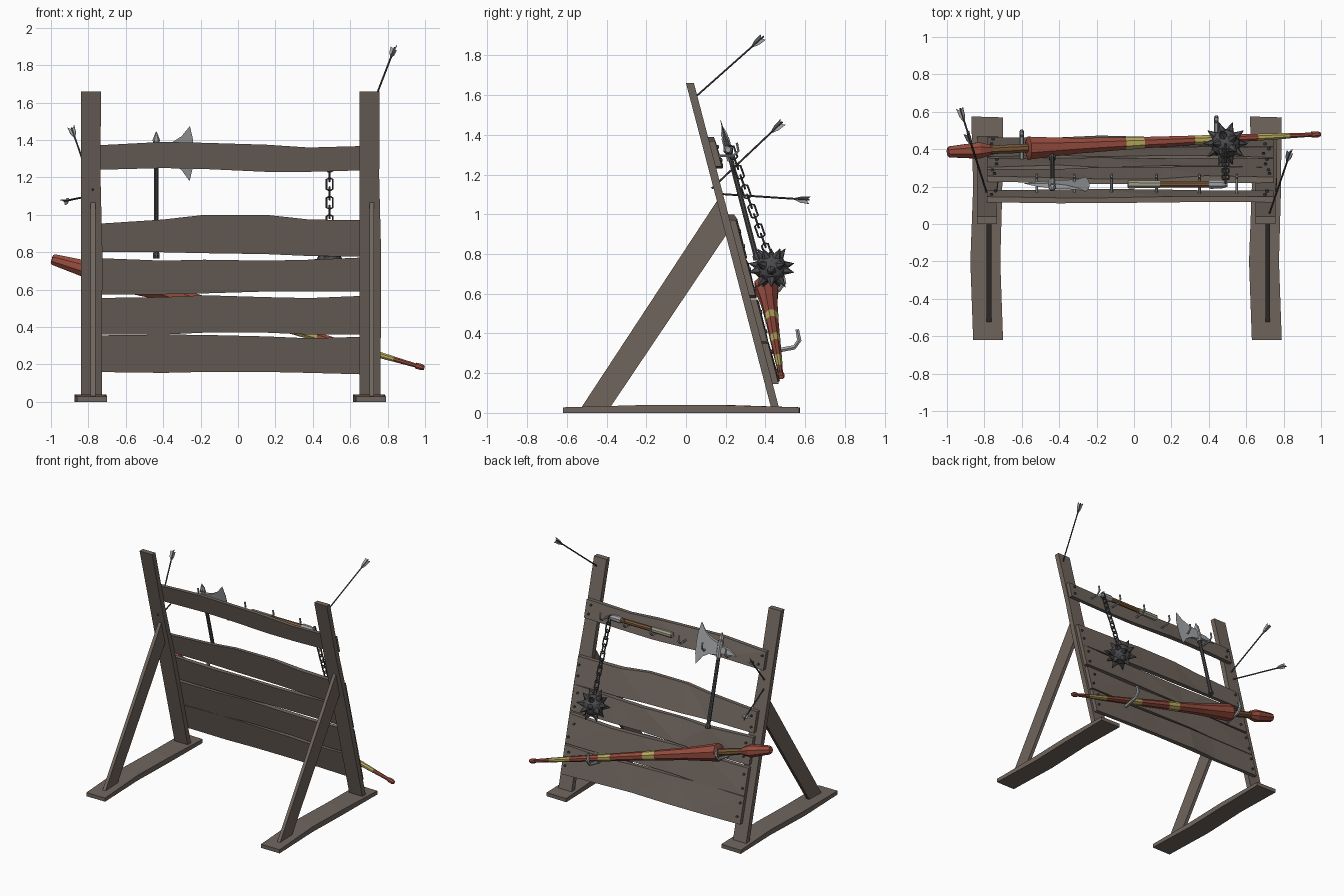
import bpy, bmesh, math, random
from mathutils import Vector as V

if "Cube" in bpy.data.objects:
    bpy.data.objects.remove(bpy.data.objects["Cube"])

random.seed(4)
COL = {"wood": (0.16, 0.13, 0.11), "red": (0.32, 0.075, 0.05), "yellow": (0.5, 0.42, 0.12),
       "brown": (0.2, 0.1, 0.04), "grip": (0.36, 0.34, 0.26), "steel": (0.35, 0.36, 0.37),
       "iron": (0.07, 0.07, 0.075)}
MATS = {}
for k, c in COL.items():
    MATS[k] = bpy.data.materials.new(k)
    MATS[k].diffuse_color = (*c, 1)


def lean(x, z, d=0.0):
    """Point on the leaning rack plane, d in front of it (+y)."""
    return V((x, 0.02 + 0.262 * (1.66 - z) + d, z))


def finish(bm, name, mat):
    bmesh.ops.recalc_face_normals(bm, faces=bm.faces)
    me = bpy.data.meshes.new(name)
    bm.to_mesh(me)
    bm.free()
    me.materials.append(MATS[mat])
    ob = bpy.data.objects.new(name, me)
    bpy.context.collection.objects.link(ob)
    return ob


def solid(name, a, b, mat="wood"):
    """Loft between two matching outlines, capped."""
    bm = bmesh.new()
    A = [bm.verts.new(p) for p in a]
    B = [bm.verts.new(p) for p in b]
    bm.faces.new(A)
    bm.faces.new(B)
    for i in range(len(A)):
        j = (i + 1) % len(A)
        bm.faces.new((A[i], A[j], B[j], B[i]))
    bmesh.ops.triangulate(bm, faces=[f for f in bm.faces if len(f.verts) > 4])
    return finish(bm, name, mat)


def tube(name, pts, radii, n=6, mat="steel", ref=(0, 0, 1), closed=False):
    """Sweep an n-sided ring along points."""
    bm = bmesh.new()
    pts = [V(p) for p in pts]
    m = len(pts)
    rings = []
    for i, p in enumerate(pts):
        if closed:
            t = pts[(i + 1) % m] - pts[i - 1]
        else:
            t = pts[min(i + 1, m - 1)] - pts[max(i - 1, 0)]
        s = t.cross(V(ref)).normalized()
        u = s.cross(t).normalized()
        r = radii[i] if isinstance(radii, (list, tuple)) else radii
        rings.append([bm.verts.new(p + r * (s * math.cos(a) + u * math.sin(a)))
                      for a in [(k + 0.5) * math.tau / n for k in range(n)]])
    for i in range(m if closed else m - 1):
        a, b = rings[i], rings[(i + 1) % m]
        for k in range(n):
            bm.faces.new((a[k], a[(k + 1) % n], b[(k + 1) % n], b[k]))
    if not closed:
        bm.faces.new(rings[0])
        bm.faces.new(rings[-1])
    return finish(bm, name, mat)


# frame: base boards, leaning posts, braces
base = [(0.63, -0.62), (0.79, -0.62), (0.775, -0.2), (0.785, 0.15), (0.79, 0.57),
        (0.62, 0.575), (0.63, 0.2), (0.615, -0.2)]
for side, dx in (("right", 0), ("left", -1.49)):
    solid(side + "_base_board", [V((x + dx, y, 0.0)) for x, y in base],
          [V((x + dx, y, 0.04 if abs(y) < 0.3 else 0.028)) for x, y in base])
    post = [(0.65, 0.03), (0.762, 0.03), (0.765, 0.8), (0.755, 1.2), (0.757, 1.66),
            (0.65, 1.66), (0.65, 0.8)]
    solid(side + "_post", [lean(x + dx, z, -0.02) for x, z in post],
          [lean(x + dx, z, 0.02) for x, z in post])
    brace = [(-0.525, 0.03), (-0.38, 0.03), (0.205, 0.9), (0.158, 1.07)]
    solid(side + "_brace", [V((0.702 + dx, *p)) for p in brace],
          [V((0.727 + dx, *p)) for p in brace])

# planks with uneven edges, and their nails
PX = (-0.785, -0.4, -0.18, 0.15, 0.38, 0.745)
PLANKS = [((1.37, 1.39, 1.385, 1.375, 1.36, 1.37), (1.24, 1.25, 1.245, 1.23, 1.23, 1.24)),
          ((0.95, 0.975, 1.0, 1.0, 0.975, 0.97), (0.80, 0.80, 0.795, 0.79, 0.78, 0.775)),
          ((0.77, 0.755, 0.76, 0.755, 0.76, 0.775), (0.575, 0.575, 0.58, 0.59, 0.59, 0.59)),
          ((0.555, 0.56, 0.57, 0.56, 0.555, 0.57), (0.36, 0.36, 0.37, 0.37, 0.36, 0.36)),
          ((0.355, 0.36, 0.358, 0.35, 0.34, 0.35), (0.16, 0.155, 0.16, 0.16, 0.155, 0.145))]
for i, (top, bot) in enumerate(PLANKS):
    edge = list(zip(PX, top)) + list(zip(PX, bot))[::-1]
    solid(f"plank_{i}", [lean(x, z, 0.02) for x, z in edge],
          [lean(x, z, 0.05 + (random.uniform(-0.004, 0.01) if abs(x) < 0.6 else 0))
           for x, z in edge])
    for x in (-0.75, 0.71):
        for f in (0.25, 0.75):
            z = bot[0] + f * (top[0] - bot[0])
            q = x + random.uniform(-0.02, 0.02)
            tube("nail", [lean(q, z, 0.04), lean(q, z + 0.003, 0.062)], 0.009, 6, "iron")

# small hooks on the top plank, large hooks for the lance
for x in (-0.52, -0.32, -0.12, 0.12, 0.35, 0.55):
    p = lean(x, 1.295, 0.04)
    tube("small_hook", [p + V((0, *o)) for o in ((0, 0), (0.085, 0), (0.108, 0.025), (0.1, 0.065))],
         0.007, 6, "steel", (1, 0, 0))
for x, z in ((0.44, 0.305), (-0.6, 0.595)):
    p = lean(x, z, 0.04)
    tube("lance_hook", [p + V((0, *o)) for o in ((0, 0), (0.13, 0.025), (0.155, 0.06), (0.145, 0.115))],
         [0.013, 0.013, 0.013, 0.01], 6, "steel", (1, 0, 0))

# lance: coloured bands along one axis, (x, radius) stations
L0, L1 = V((-1, 0.385, 0.765)), V((1, 0.48, 0.18))


def on_lance(x):
    return L0.lerp(L1, (x + 1) / 2)


BANDS = [("red", [(-0.995, 0.024), (-0.985, 0.032), (-0.83, 0.047), (-0.77, 0.03)]),
         ("brown", [(-0.77, 0.023), (-0.66, 0.026), (-0.55, 0.023)]),
         ("red", [(-0.57, 0.045), (-0.565, 0.066), (-0.5, 0.06), (-0.3, 0.045), (-0.05, 0.036)]),
         ("yellow", [(-0.05, 0.037), (0.05, 0.033)]), ("red", [(0.05, 0.033), (0.32, 0.027)]),
         ("yellow", [(0.32, 0.028), (0.42, 0.025)]), ("red", [(0.42, 0.025), (0.66, 0.02)]),
         ("yellow", [(0.66, 0.02), (0.83, 0.016)]), ("red", [(0.83, 0.015), (0.95, 0.012)]),
         ("red", [(0.95, 0.017), (0.98, 0.018), (0.996, 0.012)])]
for mat, st in BANDS:
    tube("lance_band", [on_lance(x) for x, r in st], [r for x, r in st], 8, mat)

# axe: shaft, top spike, socket, blade and back spike
AX, AD = -0.437, 0.105
tube("axe_shaft", [lean(AX, 0.77, AD), lean(AX, 0.79, AD), lean(AX, 0.8, AD), lean(AX, 1.38, AD)],
     [0.02, 0.02, 0.014, 0.013], 8, "iron", (1, 0, 0))
tube("axe_socket", [lean(AX, 1.27, AD), lean(AX, 1.385, AD)], 0.021, 8, "steel", (1, 0, 0))
tube("axe_top_spike", [lean(AX, z, AD) for z in (1.38, 1.40, 1.445)],
     [0.015, 0.02, 0.002], 6, "steel", (1, 0, 0))
blade = [(0.0, 1.365, 0.014), (0.08, 1.385, 0.01), (0.135, 1.42, 0.005), (0.18, 1.475, 0.001),
         (0.197, 1.40, 0.001), (0.2, 1.33, 0.001), (0.195, 1.25, 0.001), (0.178, 1.18, 0.001),
         (0.135, 1.24, 0.005), (0.08, 1.275, 0.01), (0.0, 1.29, 0.014)]
back = [(0.0, 1.35, 0.012), (-0.07, 1.345, 0.01), (-0.15, 1.31, 0.001), (-0.07, 1.305, 0.01),
        (0.0, 1.30, 0.012)]
for nm, shape in (("axe_blade", blade), ("axe_back_spike", back)):
    solid(nm, [lean(AX + x, z, AD - t) for x, z, t in shape],
          [lean(AX + x, z, AD + t) for x, z, t in shape], "steel")

# flail: handle, chain, spiked ball
HY, HZ = 0.212, 1.325
for nm, mat, st in (("flail_grip", "grip", [(-0.035, 0.018), (-0.03, 0.023), (0.14, 0.021)]),
                    ("flail_handle", "brown", [(0.14, 0.018), (0.41, 0.018)]),
                    ("flail_cap", "steel", [(0.4, 0.022), (0.41, 0.026), (0.47, 0.024), (0.5, 0.014)])):
    tube(nm, [(x, HY, HZ) for x, r in st], [r for x, r in st], 8, mat)
C0, C1, N = V((0.49, 0.225, 1.335)), V((0.49, 0.415, 0.795)), 11
axis = (C1 - C0).normalized()
X = V((1, 0, 0))
for i in range(N):
    c = C0.lerp(C1, (i + 0.5) / N)
    across = X if i % 2 else axis.cross(X)
    loop = [(0.028, 0.016), (0.036, 0.0), (0.028, -0.016)]
    loop += [(-a, -b) for a, b in loop]
    tube("chain_link", [c + axis * a + across * b for a, b in loop], 0.0055, 5, "iron",
         axis.cross(across), True)
ball = V((0.49, 0.43, 0.73))
bm = bmesh.new()
bmesh.ops.create_icosphere(bm, subdivisions=1, radius=1)
dirs = [f.calc_center_median().normalized() for f in bm.faces]
bm.free()
bm = bmesh.new()
bmesh.ops.create_icosphere(bm, subdivisions=2, radius=0.078)
bmesh.ops.translate(bm, verts=bm.verts, vec=ball)
finish(bm, "flail_ball", "iron")
for d in dirs:
    tube("ball_spike", [ball + d * 0.068, ball + d * 0.122], [0.025, 0.001], 6, "iron",
         d.orthogonal())

# arrows stuck in the posts, fletching at the free end
for a, b in (((0.715, 0.03, 1.575), (0.838, 0.39, 1.895)),
             ((-0.775, 0.13, 1.13), (-0.89, 0.485, 1.465)),
             ((-0.785, 0.16, 1.103), (-0.93, 0.62, 1.073))):
    a, b = V(a), V(b)
    t = (b - a).normalized()
    s = t.orthogonal().normalized()
    u = t.cross(s)
    tube("arrow_shaft", [a, b], 0.005, 6, "iron", s)
    for k in range(3):
        g = k * math.tau / 3
        out = s * math.cos(g) + u * math.sin(g)
        n = t.cross(out) * 0.0015
        fin = [b - t * 0.09, b - t * 0.015, b + out * 0.022, b - t * 0.045 + out * 0.018]
        solid("arrow_fletching", [p - n for p in fin], [p + n for p in fin], "steel")

for m in bpy.data.materials:
    if m.users and not m.is_grease_pencil:
        m.use_nodes = True
        m.node_tree.nodes["Principled BSDF"].inputs["Base Color"].default_value = m.diffuse_color
